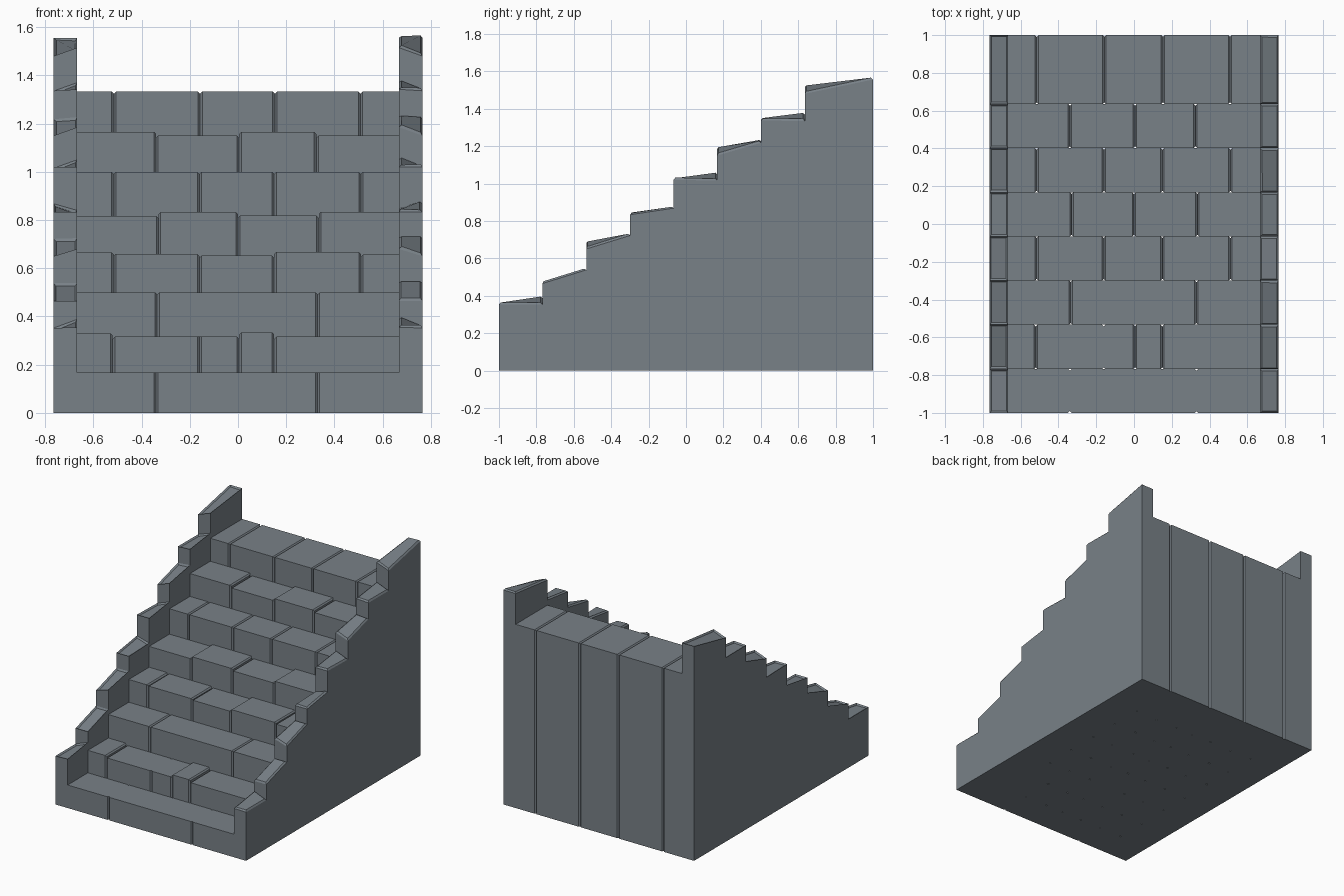
import bpy
import bmesh

cube = bpy.data.objects.get("Cube")
if cube:
    bpy.data.objects.remove(cube, do_unlink=True)

stone = bpy.data.materials.new("grey_stone")
stone.use_nodes = True
colour = (0.19, 0.22, 0.245, 1)
stone.diffuse_color = colour
bsdf = stone.node_tree.nodes["Principled BSDF"]
bsdf.inputs["Base Color"].default_value = colour
bsdf.inputs["Roughness"].default_value = 0.9

EDGES_Y = [-1, -0.768, -0.533, -0.299, -0.066, 0.167, 0.402, 0.635, 1]
INNER, OUTER = 0.667, 0.765
CHAMFER = 0.009


def finish(name, bm):
    bmesh.ops.recalc_face_normals(bm, faces=bm.faces)
    mesh = bpy.data.meshes.new(name)
    bm.to_mesh(mesh)
    bm.free()
    mesh.materials.append(stone)
    obj = bpy.data.objects.new(name, mesh)
    bpy.context.collection.objects.link(obj)
    return obj


def add_block(bm, x0, x1, y0, y1, tops):
    """Box standing on the ground; tops = heights at (x0y0, x1y0, x1y1, x0y1)."""
    ring = [(x0, y0), (x1, y0), (x1, y1), (x0, y1)]
    low = [bm.verts.new((x, y, 0)) for x, y in ring]
    high = [bm.verts.new((x, y, z)) for (x, y), z in zip(ring, tops)]
    bm.faces.new(low[::-1])
    for i in range(4):
        j = (i + 1) % 4
        bm.faces.new((low[i], low[j], high[j], high[i]))
    return bm.faces.new(high)


def add_brick(bm, x0, x1, y0, y1, height, flush):
    """Tread stone with chamfers where it meets its neighbours."""
    part = bmesh.new()
    add_block(part, x0, x1, y0, y1, [height] * 4)
    chamfered = []
    for e in part.edges:
        a, b = e.verts
        if abs(a.co.x - b.co.x) > 0.001 or abs(a.co.x) >= INNER - 0.001:
            continue
        upright = abs(a.co.z - b.co.z) > 0.001
        on_top = min(a.co.z, b.co.z) > 0.001
        grooved = all(abs(a.co.x - x) > 0.001 for x in flush)
        if upright or (on_top and grooved):
            chamfered.append(e)
    bmesh.ops.bevel(part, geom=chamfered, offset=CHAMFER, segments=1,
                    affect='EDGES', profile=0.5)
    mesh = bpy.data.meshes.new("brick")
    part.to_mesh(mesh)
    part.free()
    bm.from_mesh(mesh)
    bpy.data.meshes.remove(mesh)


# Steps: joint positions, stone heights, joints that stay flush on top
steps = [
    ([-0.34, 0.33], [0.167] * 3, [-0.34, 0.33]),
    ([-0.52, -0.16, 0.005, 0.15], [0.33, 0.316, 0.316, 0.334, 0.316], [-0.16]),
    ([-0.335, 0.33], [0.5] * 3, []),
    ([-0.515, -0.16, 0.15, 0.51], [0.665, 0.66, 0.652, 0.667, 0.657], []),
    ([-0.33, 0, 0.335], [0.816, 0.833, 0.818, 0.833], []),
    ([-0.515, -0.16, 0.15, 0.51], [1.0] * 5, []),
    ([-0.34, 0.005, 0.325], [1.166, 1.15, 1.165, 1.15], []),
    ([-0.515, -0.157, 0.153, 0.508], [1.333] * 5, []),
]
for i, (joints, heights, flush) in enumerate(steps):
    bm = bmesh.new()
    xs = [-INNER] + joints + [INNER]
    for x0, x1, height in zip(xs, xs[1:], heights):
        add_brick(bm, x0, x1, EDGES_Y[i], EDGES_Y[i + 1], height, flush)
    finish(f"step_{i + 1}", bm)

# Side walls: capstone heights at inner front, outer front, outer back, inner back
caps = [
    (0.365, 0.362, 0.362, 0.398),
    (0.475, 0.475, 0.548, 0.548),
    (0.69, 0.66, 0.732, 0.735),
    (0.843, 0.843, 0.878, 0.85),
    (1.03, 1.03, 1.025, 1.06),
    (1.195, 1.16, 1.228, 1.237),
    (1.352, 1.346, 1.345, 1.38),
    (1.525, 1.49, 1.566, 1.566),
]
for side, label in ((1, "left"), (-1, "right")):
    bm = bmesh.new()
    for i, tops in enumerate(caps):
        rim = [z - 0.01 for z in tops]
        top = add_block(bm, side * INNER, side * OUTER,
                        EDGES_Y[i], EDGES_Y[i + 1], rim)
        top.normal_update()
        rise = 0.01 * (1 if top.normal.z > 0 else -1)
        bmesh.ops.inset_region(bm, faces=[top], thickness=0.014, depth=rise * side
                               if rise * side > 0 else 0.01)
    finish(f"{label}_wall", bm)
